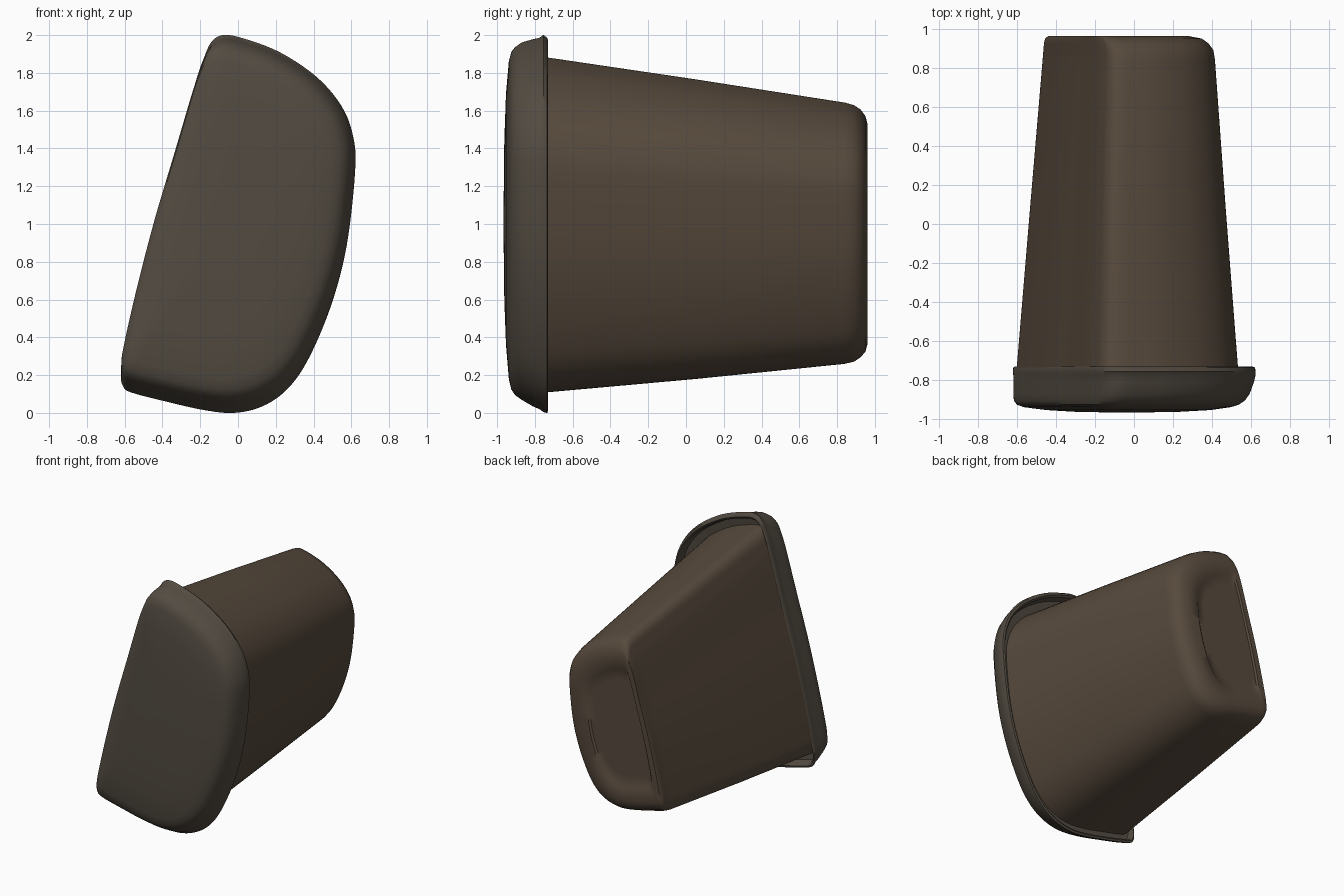
import bpy, bmesh
from mathutils import Vector

# D-shaped cross-section (x, z): slanted flat left side, bulging right side
PROFILE = [(-0.62, 0.20), (-0.608, 0.29), (-0.54, 0.60), (-0.44, 1.0), (-0.325, 1.4),
           (-0.225, 1.75), (-0.18, 1.88), (-0.14, 1.965), (-0.08, 2.0), (0.02, 1.985),
           (0.22, 1.91), (0.42, 1.775), (0.55, 1.62), (0.61, 1.46), (0.62, 1.28),
           (0.575, 0.88), (0.49, 0.56), (0.37, 0.28), (0.26, 0.125), (0.13, 0.035),
           (-0.02, 0.0), (-0.18, 0.015), (-0.38, 0.06), (-0.57, 0.11), (-0.612, 0.145)]


def smooth_loop(pts, steps=5):
    """Closed Catmull-Rom curve through the profile points."""
    n, out = len(pts), []
    for i in range(n):
        a, b, c, d = (Vector(pts[(i + k) % n]) for k in (-1, 0, 1, 2))
        for s in range(steps):
            t = s / steps
            out.append(0.5 * (2 * b + (c - a) * t + (2 * a - 5 * b + 4 * c - d) * t * t
                              + (3 * b - a - 3 * c + d) * t ** 3))
    return out


LOOP = smooth_loop(PROFILE)


def material(name, color):
    m = bpy.data.materials.new(name)
    m.diffuse_color = (*color, 1)
    return m


def loft(name, rings, mat, cap_start=False, cap_end=False):
    """Skin rings given as (y, x_min, x_max, z_min, z_max)."""
    bm = bmesh.new()
    loops = []
    for y, x0, x1, z0, z1 in rings:
        loops.append([bm.verts.new((x0 + (p.x + 0.62) / 1.24 * (x1 - x0), y,
                                    z0 + p.y / 2 * (z1 - z0))) for p in LOOP])
    n = len(LOOP)
    for a, b in zip(loops, loops[1:]):
        for i in range(n):
            j = (i + 1) % n
            bm.faces.new((a[i], a[j], b[j], b[i]))
    if cap_start:
        bm.faces.new(loops[0])
    if cap_end:
        bm.faces.new(loops[-1])
    bmesh.ops.recalc_face_normals(bm, faces=bm.faces)
    mesh = bpy.data.meshes.new(name)
    bm.to_mesh(mesh)
    bm.free()
    ob = bpy.data.objects.new(name, mesh)
    bpy.context.collection.objects.link(ob)
    mesh.materials.append(mat)
    bpy.ops.object.select_all(action='DESELECT')
    ob.select_set(True)
    bpy.context.view_layer.objects.active = ob
    bpy.ops.object.shade_smooth_by_angle(angle=0.7)
    return ob


brown = material("tub_brown", (0.095, 0.068, 0.046))
grey_brown = material("lid_brown", (0.085, 0.07, 0.053))

# Tapered tub, rounded base and shallow recessed base panel
loft("tub_body", [
    (-0.86, -0.61, 0.54, 0.10, 1.90),
    (-0.73, -0.60, 0.53, 0.11, 1.88),
    (0.05, -0.535, 0.47, 0.18, 1.765),
    (0.84, -0.468, 0.413, 0.26, 1.642),
    (0.89, -0.464, 0.405, 0.272, 1.628),
    (0.925, -0.461, 0.38, 0.295, 1.605),
    (0.95, -0.455, 0.345, 0.325, 1.57),
    (0.962, -0.44, 0.28, 0.37, 1.525),
    (0.962, -0.375, 0.205, 0.47, 1.43),
    (0.95, -0.36, 0.19, 0.49, 1.41),
    (0.95, -0.31, 0.14, 0.57, 1.33),
], brown, cap_end=True)

# Lid: domed face, sloped shoulder, flared skirt and hollow underside
loft("lid", [
    (-0.965, -0.14, 0.06, 0.86, 1.16),
    (-0.962, -0.30, 0.23, 0.60, 1.44),
    (-0.953, -0.45, 0.39, 0.36, 1.69),
    (-0.938, -0.565, 0.495, 0.18, 1.86),
    (-0.925, -0.60, 0.535, 0.125, 1.91),
    (-0.905, -0.615, 0.565, 0.095, 1.935),
    (-0.87, -0.618, 0.59, 0.07, 1.96),
    (-0.81, -0.618, 0.612, 0.035, 1.977),
    (-0.775, -0.618, 0.62, 0.02, 1.985),
    (-0.755, -0.62, 0.62, 0.005, 2.0),
    (-0.735, -0.618, 0.618, 0.0, 1.985),
    (-0.73, -0.61, 0.605, 0.015, 1.97),
    (-0.74, -0.605, 0.595, 0.03, 1.955),
    (-0.79, -0.604, 0.585, 0.045, 1.945),
    (-0.80, -0.58, 0.51, 0.13, 1.86),
], grey_brown, cap_start=True)
